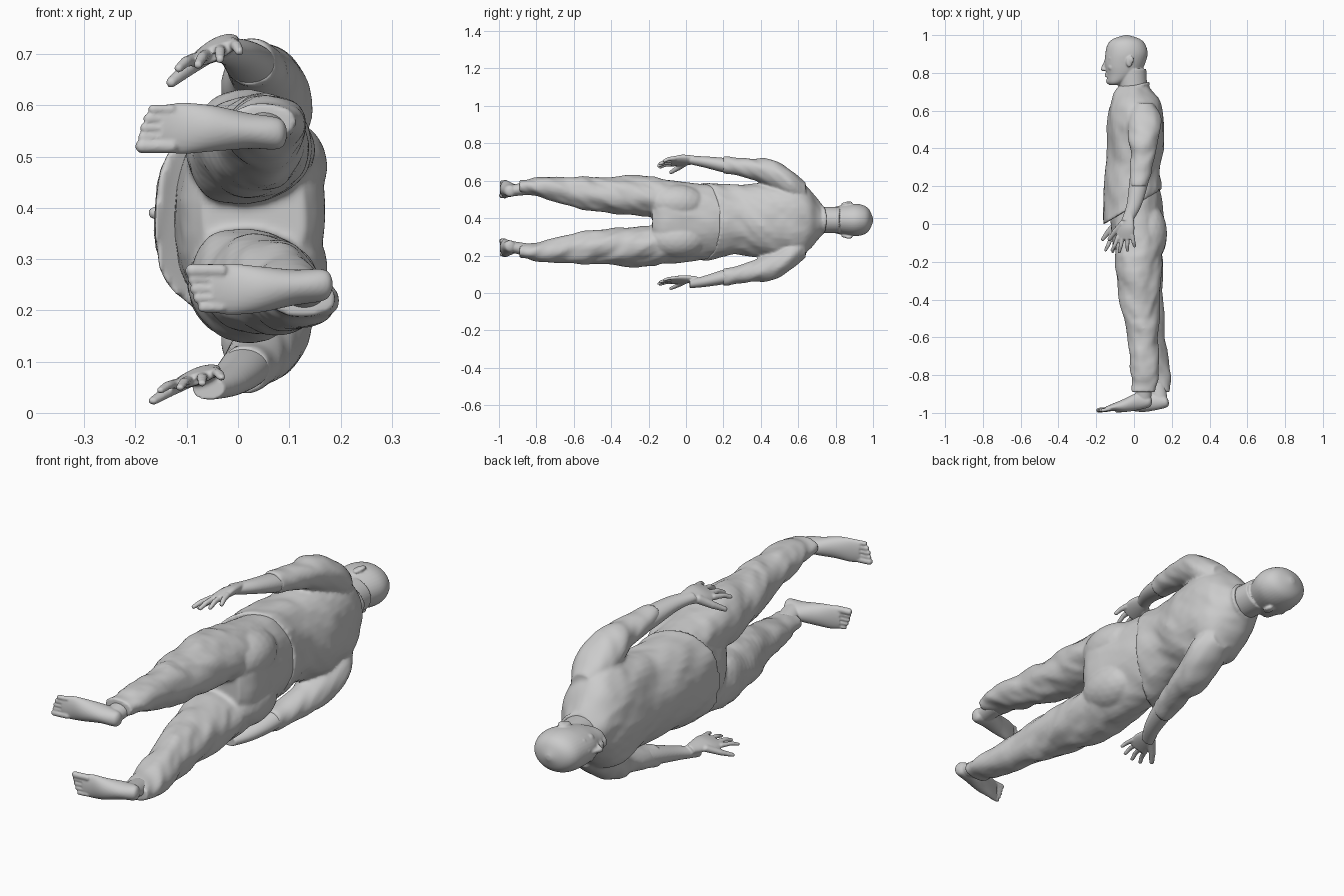
import bpy, bmesh, math
from mathutils import Vector, noise

if "Cube" in bpy.data.objects:
    bpy.data.objects.remove(bpy.data.objects["Cube"])

MID = .39  # height of the body's plane of symmetry
grey = bpy.data.materials.new("plain_grey")
grey.use_nodes = True
grey.diffuse_color = (.6, .6, .6, 1)
grey.node_tree.nodes["Principled BSDF"].inputs["Base Color"].default_value = grey.diffuse_color


def keep(point):
    return point


def mirror(point):
    return Vector((point.x, point.y, MID + MID - point.z))


def right_arm(point):
    # the right arm swings slightly further out and forward
    swing = .06 * max(0, .4 - point.y)
    return mirror(point) - Vector((swing, 0, swing))


def right_hand(point):
    # the right forearm is rolled, so its thumb points away from the body
    return Vector((point.x - .035, point.y, .02 + (point.z - .64) * .75))


def right_leg(point):
    # the right leg trails behind the left one
    back = point.y * point.y / 10
    return mirror(point) + Vector((back, 0, back / 3 - .015))


def spline(rows, steps):
    """Smoothly interpolate between the section rows."""
    last = len(rows) - 1
    result = []
    for index in range(last):
        before, start, end, after = (
            rows[max(0, min(last, index + offset))] for offset in (-1, 0, 1, 2))
        for step in range(steps):
            t = step / steps
            ease = t * t * (3 - t - t)
            section = []
            for a, b, c, d in zip(before, start, end, after):
                bend = t * (1 - t) * ((1 - t) * (c - a) - t * (d - b)) / 2
                section.append(b + (c - b) * ease + bend)
            result.append(section)
    return result + [rows[last]]


def loft(bm, rows, axis="Y", move=keep, wrinkle=0, tilt=0, lean=0, sides=40, steps=8):
    """Skin elliptical sections, each: position, centre pair, radius pair.
    The tilt slants the last sections and the lean shears each one upward."""
    rings = []
    sections = spline(rows, steps)
    for index, (along, centre_a, centre_b, radius_a, radius_b) in enumerate(sections):
        slant = tilt * (index / len(sections)) ** 3
        ring = []
        for side in range(sides):
            angle = math.tau * side / sides
            a, b = radius_a * math.cos(angle), radius_b * math.sin(angle)
            # folds in the cloth, running diagonally
            fold_at = Vector((centre_a + a, along + b, centre_b + b)) * 9
            fold = noise.noise(fold_at) + noise.noise(fold_at * 2) / 2
            a += wrinkle * fold * math.cos(angle)
            b += wrinkle * fold * math.sin(angle) + lean * a
            position = along + slant * math.cos(angle)
            if axis == "Y":
                point = Vector((centre_a + a, position, centre_b + b))
            else:
                point = Vector((position, centre_a + a, centre_b + b))
            ring.append(bm.verts.new(move(point)))
        rings.append(ring)
    for low, high in zip(rings, rings[1:]):
        for side in range(sides):
            following = (side + 1) % sides
            bm.faces.new((low[side], low[following], high[following], high[side]))
    bm.faces.new(reversed(rings[0]))
    bm.faces.new(rings[-1])


def blob(bm, centre, size, move=keep, detail=3):
    made = bmesh.ops.create_icosphere(bm, subdivisions=detail, radius=1)
    for vert in made["verts"]:
        vert.co = move(Vector(centre) + vert.co * Vector(size))


def chain(bm, points, thick, thin, move=keep, beads=8):
    """Tapered rounded limb that follows a few points."""
    total = (len(points) - 1) * beads
    for bead in range(total + 1):
        segment = min(bead // beads, len(points) - 2)
        start, end = Vector(points[segment]), Vector(points[segment + 1])
        radius = thick + (thin - thick) * bead / total
        centre = start.lerp(end, bead / beads - segment)
        blob(bm, centre, (radius, radius, radius), move, detail=2)


def finish(bm, name, voxel, soften):
    """Fuse the overlapping shapes into one smooth surface."""
    bmesh.ops.recalc_face_normals(bm, faces=bm.faces)
    mesh = bpy.data.meshes.new(name)
    bm.to_mesh(mesh)
    bm.free()
    mesh.materials.append(grey)
    part = bpy.data.objects.new(name, mesh)
    bpy.context.collection.objects.link(part)
    fuse = part.modifiers.new("fuse", "REMESH")
    fuse.mode = "VOXEL"
    fuse.voxel_size = voxel
    fuse.use_smooth_shade = True
    relax = part.modifiers.new("relax", "SMOOTH")
    relax.iterations = soften


# Shirt: torso with a low front hem, sleeves and a rolled collar
bm = bmesh.new()
loft(bm, [(.735, 0, MID, .075, .07), (.7, 0, MID, .1, .11), (.66, .01, MID, .125, .16),
          (.61, .01, MID, .14, .2), (.53, .01, MID, .15, .22), (.4, .01, MID, .15, .2),
          (.25, -.01, MID, .15, .19), (.09, -.01, .38, .155, .21)],
     wrinkle=.01, tilt=.1)
for move in (keep, right_arm):
    loft(bm, [(.64, .05, .54, .05, .05), (.56, .06, .585, .09, .075),
              (.45, .05, .64, .08, .073), (.36, .045, .66, .065, .055),
              (.2, .025, .685, .05, .042)], move=move, wrinkle=.01)
collar = []
for turn in range(25):
    angle = math.tau * turn / 24
    collar.append((.075 * math.cos(angle), .725 + .02 * math.cos(angle),
                   MID + .07 * math.sin(angle)))
chain(bm, collar, .01, .01, beads=2)
finish(bm, "shirt", voxel=.008, soften=3)

# Trousers: hips, seat and two legs
bm = bmesh.new()
loft(bm, [(.25, 0, MID, .13, .17), (.1, .01, .38, .14, .2),
          (-.1, .03, .38, .14, .22), (-.18, .03, .38, .1, .17)], wrinkle=.007)
for move in (keep, right_leg):
    blob(bm, (.075, -.05, .48), (.1, .16, .1), move)
    loft(bm, [(.05, .02, .48, .12, .1), (-.2, .02, .513, .125, .11),
              (-.4, .03, .525, .105, .1), (-.6, .05, .54, .08, .08),
              (-.77, .055, .56, .075, .055), (-.89, .05, .565, .06, .035)],
         move=move, wrinkle=.014)
finish(bm, "trousers", voxel=.008, soften=3)

# Forearms and hands
for name, move, turn in (("left_arm", keep, keep), ("right_arm", right_arm, right_hand)):
    bm = bmesh.new()
    loft(bm, [(.36, .04, .66, .05, .04), (.22, .025, .68, .05, .04),
              (.1, 0, .7, .04, .03), (.02, -.035, .71, .032, .022)], move=move)
    loft(bm, [(.06, -.025, .71, .02, .02), (-.02, -.04, .71, .042, .024),
              (-.08, -.05, .7, .047, .016)], move=turn, lean=.4)
    for finger, length in enumerate((.85, 1, .95, .7)):
        spread = finger / 3
        root = Vector((-.085, -.07, .69)).lerp((-.01, -.06, .72), spread)
        reach = Vector((-.02, -.05, -.006)).lerp((.01, -.05, -.006), spread) * length
        curl = Vector((0, .01, -.01)) * length
        bend = root + reach
        chain(bm, [root, bend, bend + reach * .8 + curl], .013, .009, turn)
    chain(bm, [(-.06, 0, .7), (-.1, -.04, .67), (-.13, -.08, .645)], .02, .011, turn)
    finish(bm, name, voxel=.004, soften=3)

# Bare feet with ankles and toes
for name, move in (("left_foot", keep), ("right_foot", right_leg)):
    bm = bmesh.new()
    loft(bm, [(.095, -.94, .545, .01, .01), (.08, -.94, .545, .03, .03),
              (.02, -.94, .55, .045, .035), (-.05, -.96, .555, .035, .045),
              (-.11, -.97, .555, .02, .05), (-.15, -.98, .555, .013, .045)],
         axis="X", move=move)
    loft(bm, [(-.84, .05, .56, .045, .035), (-.95, .05, .545, .04, .03)], move=move)
    for toe in range(5):
        height = .52 + toe * .018
        tip = -.187 + toe * toe * .0013
        width = .01 if toe else .014
        chain(bm, [(-.13, -.98, height), (tip, -.986, height)], width, width, move)
    finish(bm, name, voxel=.004, soften=3)

# Head, neck and face
bm = bmesh.new()
loft(bm, [(.66, 0, MID, .08, .07), (.73, -.005, MID, .075, .07), (.82, -.015, MID, .08, .07)])
loft(bm, [(.735, -.1, MID, .03, .03), (.75, -.09, MID, .05, .05),
          (.79, -.06, MID, .085, .068), (.84, -.05, MID, .105, .08),
          (.9, -.04, MID, .112, .087), (.95, -.04, MID, .1, .078),
          (.98, -.04, MID, .07, .055), (1, -.04, MID, .01, .01)])
chain(bm, [(-.147, .87, MID), (-.164, .82, MID)], .008, .012)
blob(bm, (-.13, .757, MID), (.018, .018, .024))
for lip in (.783, .795):
    blob(bm, (-.144, lip, MID), (.012, .005, .02))
for move in (keep, mirror):
    # brow, cheek, eye, nostril and ear
    chain(bm, [(-.147, .876, MID + .01), (-.126, .878, MID + .05)], .009, .008, move)
    blob(bm, (-.118, .83, MID + .04), (.02, .02, .02), move)
    blob(bm, (-.132, .856, MID + .03), (.009, .006, .011), move)
    blob(bm, (-.153, .817, MID + .01), (.009, .007, .008), move)
    blob(bm, (-.025, .86, MID + .085), (.018, .03, .011), move)
    blob(bm, (-.015, .87, MID + .092), (.014, .02, .008), move)
finish(bm, "head", voxel=.0045, soften=3)
